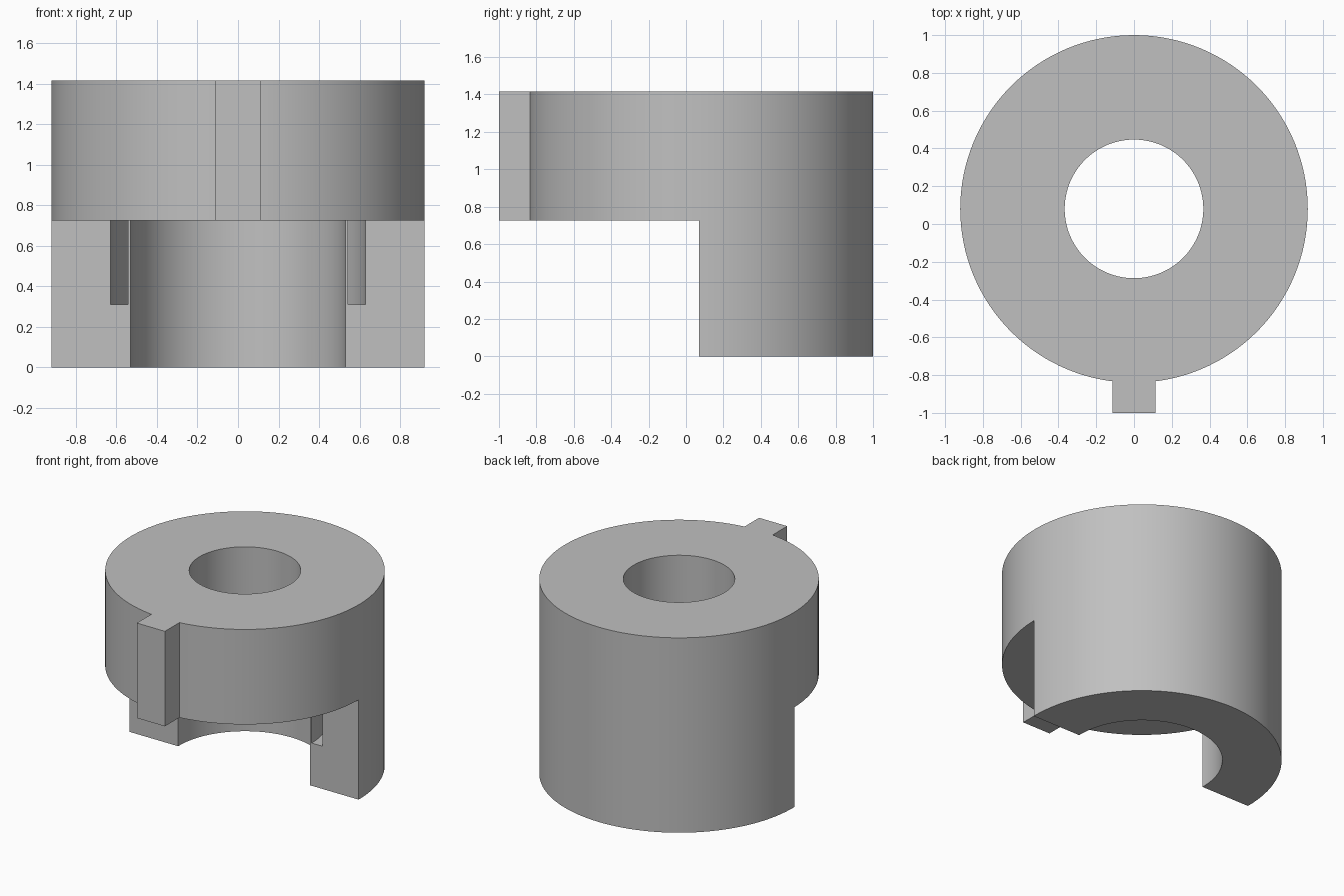
import bpy, math

cube = bpy.data.objects.get("Cube")
if cube:
    bpy.data.objects.remove(cube, do_unlink=True)

AXIS_Y = 0.08      # centre of the round body
TOP = 1.415
SHELF = 0.725      # underside of the full collar
SEGMENTS = 128

grey = bpy.data.materials.new("plain grey")
grey.use_nodes = True
GREY = (0.53, 0.53, 0.53, 1)
grey.diffuse_color = GREY
grey.node_tree.nodes["Principled BSDF"].inputs["Base Color"].default_value = GREY


def cylinder(name, radius, z0, z1):
    bpy.ops.mesh.primitive_cylinder_add(vertices=SEGMENTS, radius=radius, depth=z1 - z0,
                                        location=(0, AXIS_Y, (z0 + z1) / 2))
    ob = bpy.context.object
    ob.name = name
    return ob


def box(name, x, y0, y1, z0, z1):
    bpy.ops.mesh.primitive_cube_add(size=1, location=(0, (y0 + y1) / 2, (z0 + z1) / 2))
    ob = bpy.context.object
    ob.name = name
    ob.scale = (2 * x, y1 - y0, z1 - z0)
    return ob


def combine(target, tool, operation):
    """Apply a boolean and discard the tool."""
    tool.hide_render = True
    mod = target.modifiers.new(operation, "BOOLEAN")
    mod.operation = operation
    mod.solver = "EXACT"
    mod.object = tool
    bpy.context.view_layer.objects.active = target
    bpy.ops.object.modifier_apply(modifier=mod.name)
    bpy.data.objects.remove(tool, do_unlink=True)


# Round body with the front key
body = cylinder("keyed_collar", 0.92, 0, TOP)
combine(body, box("front_key", 0.113, -1, -0.6, SHELF, TOP), "UNION")

# Through bore and wider lower bore
combine(body, cylinder("bore", 0.367, -0.1, TOP + 0.1), "DIFFERENCE")
combine(body, cylinder("lower_bore", 0.53, -0.1, SHELF), "DIFFERENCE")

# Narrow ring groove behind the thin inner lip
groove = cylinder("groove", 0.63, 0.31, SHELF)
combine(groove, cylinder("groove_core", 0.542, 0.2, 0.8), "DIFFERENCE")
combine(body, groove, "DIFFERENCE")

# Open the lower front half
combine(body, box("front_opening", 1.2, -1.2, 0.07, -0.1, SHELF), "DIFFERENCE")

body.data.materials.clear()
body.data.materials.append(grey)
bpy.ops.object.select_all(action="DESELECT")
body.select_set(True)
bpy.context.view_layer.objects.active = body
bpy.ops.object.shade_smooth_by_angle(angle=math.radians(30))
